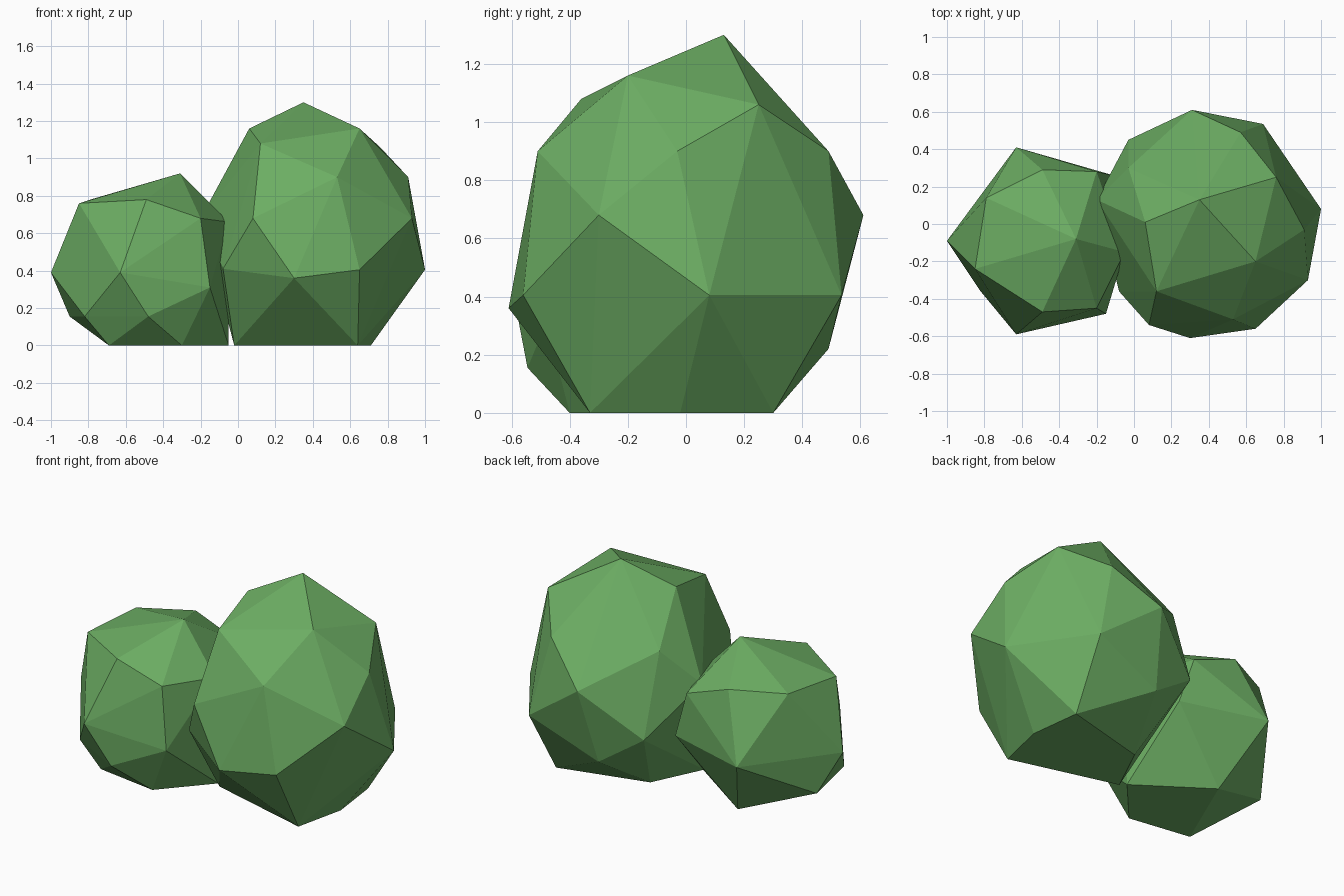
import bpy, bmesh

leaf = bpy.data.materials.new("leaf_green")
leaf.diffuse_color = (0.15, 0.42, 0.125, 1)


def faceted_clump(name, corners):
    """Flat-shaded convex clump wrapped around a few corner points."""
    bm = bmesh.new()
    for c in corners:
        bm.verts.new(c)
    bmesh.ops.convex_hull(bm, input=bm.verts[:])
    bmesh.ops.delete(bm, geom=[v for v in bm.verts if not v.link_faces], context='VERTS')
    bmesh.ops.recalc_face_normals(bm, faces=bm.faces[:])
    mesh = bpy.data.meshes.new(name)
    bm.to_mesh(mesh)
    bm.free()
    mesh.materials.append(leaf)
    obj = bpy.data.objects.new(name, mesh)
    bpy.context.collection.objects.link(obj)
    return obj


# Tall clump on the right, listed from crown to flat base
faceted_clump("large_bush", [
    (0.35, 0.13, 1.30), (0.65, -0.20, 1.16), (0.06, 0.01, 1.16),
    (0.12, -0.36, 1.08), (0.76, 0.25, 1.06),
    (0.53, -0.51, 0.90), (0.91, -0.03, 0.90), (0.57, 0.49, 0.90), (-0.03, 0.30, 0.90),
    (0.31, 0.61, 0.68), (0.93, -0.30, 0.68), (0.08, -0.54, 0.68), (-0.20, 0.13, 0.68),
    (1.00, 0.08, 0.405), (0.69, 0.535, 0.405), (0.65, -0.56, 0.405),
    (-0.08, -0.36, 0.41), (-0.03, 0.45, 0.41), (0.30, -0.61, 0.36),
    (0.25, 0.49, 0.22),
    (0.64, -0.33, 0), (0.71, -0.02, 0), (0.67, 0.30, 0), (0.13, 0.16, 0), (-0.02, -0.15, 0),
])

# Low clump on the left
faceted_clump("small_bush", [
    (-0.31, -0.08, 0.92), (-0.49, -0.47, 0.78), (-0.79, 0.14, 0.78),
    (-0.49, 0.29, 0.785), (-0.85, -0.24, 0.76),
    (-0.20, -0.45, 0.68), (-0.20, 0.28, 0.68), (-0.05, -0.15, 0.66),
    (-1.00, -0.09, 0.39), (-0.63, -0.59, 0.39), (-0.63, 0.41, 0.39),
    (-0.11, 0.26, 0.39), (-0.15, -0.48, 0.31),
    (-0.48, -0.545, 0.155), (-0.82, -0.36, 0.155), (-0.90, 0.02, 0.155),
    (-0.69, -0.34, 0), (-0.30, -0.40, 0), (-0.47, 0.17, 0), (-0.05, -0.12, 0),
])
